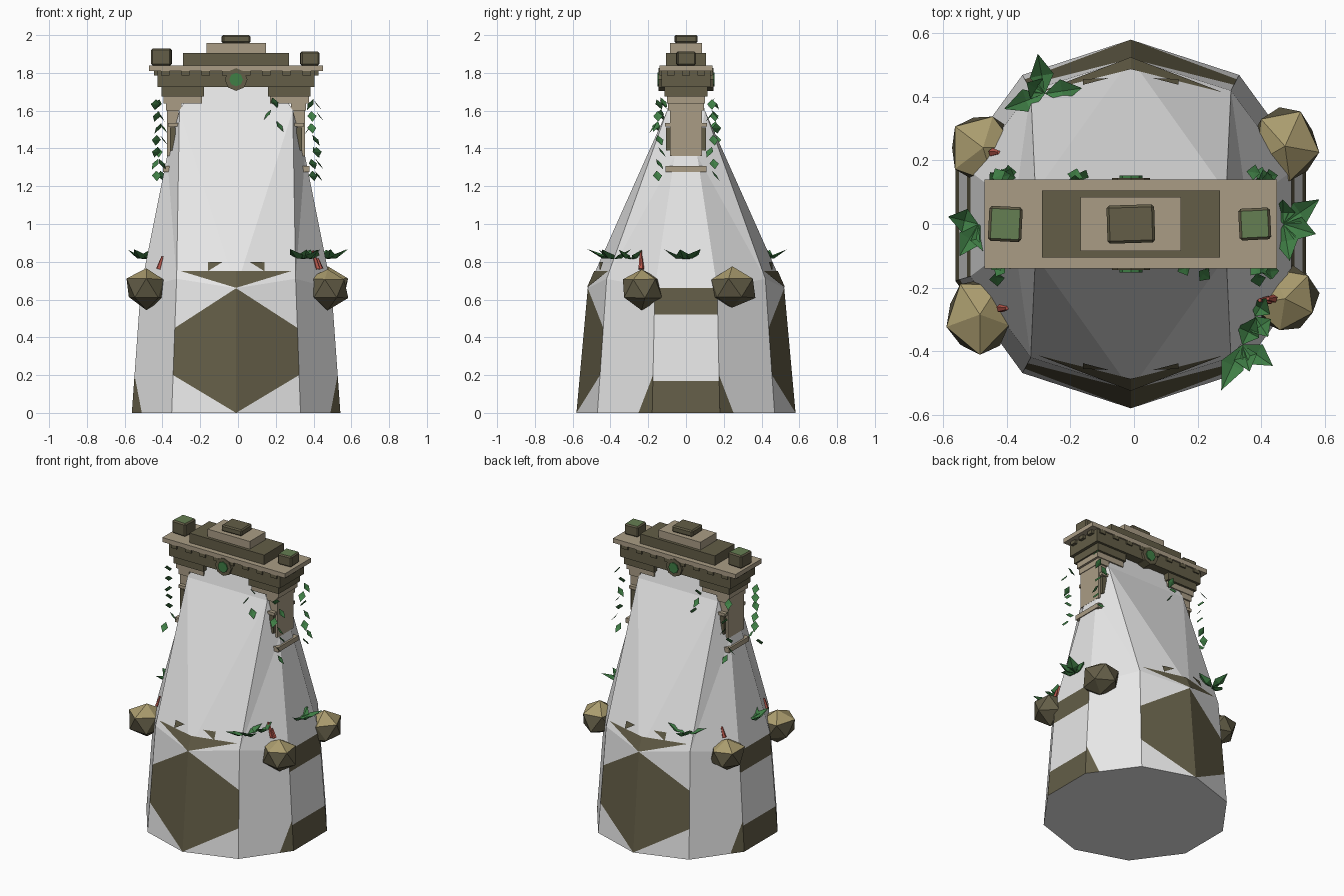
import bpy, bmesh, math, random
from mathutils import Vector, Matrix

random.seed(4)
if "Cube" in bpy.data.objects:
    bpy.data.objects.remove(bpy.data.objects["Cube"])

CX = -0.01  # centre line of the tower


def material(name, rgb):
    m = bpy.data.materials.new(name)
    m.use_nodes = True
    m.diffuse_color = (*rgb, 1)
    m.node_tree.nodes["Principled BSDF"].inputs["Base Color"].default_value = (*rgb, 1)
    return m


PLASTER = material("pale plaster", (0.8, 0.8, 0.8))
OLIVE = material("olive stone", (0.125, 0.11, 0.063))
TAN = material("tan stone", (0.40, 0.335, 0.235))
GOLD = material("ochre rock top", (0.40, 0.33, 0.155))
MOSS = material("moss", (0.13, 0.21, 0.085))
LEAF = material("leaf green", (0.05, 0.21, 0.06))
RED = material("coral red", (0.5, 0.1, 0.075))


def finish(name, bm, *mats):
    me = bpy.data.meshes.new(name)
    bm.to_mesh(me)
    bm.free()
    for m in mats:
        me.materials.append(m)
    ob = bpy.data.objects.new(name, me)
    bpy.context.collection.objects.link(ob)
    return ob


def add_box(bm, x, y, z, turn=0.0):
    """Box from (min, max) ranges, optionally turned about its own z axis."""
    mid = Vector([(r[0] + r[1]) / 2 for r in (x, y, z)])
    size = [r[1] - r[0] for r in (x, y, z)]
    mat = Matrix.Translation(mid) @ Matrix.Rotation(turn, 4, 'Z') @ Matrix.Diagonal((*size, 1))
    bmesh.ops.create_cube(bm, size=1, matrix=mat)


def box(name, x, y, z, mat):
    bm = bmesh.new()
    add_box(bm, x, y, z)
    return finish(name, bm, mat)


def both(v):
    return (-v, v)


# Tapered ten-sided body, built one quarter at a time
bm = bmesh.new()


def face(points, mat=0):
    vs = [bm.verts.new(p) for p in points]
    f = bm.faces.new(vs)
    f.normal_update()
    if f.normal.dot(f.calc_center_median() - Vector((CX, 0, 0.7))) < 0:
        f.normal_flip()
    f.material_index = mat


def at_height(a, b, z):
    return a.lerp(b, (z - a.z) / (b.z - a.z))


for sy in (-1, 1):
    def P(x, y, z):
        return Vector((CX + x, sy * y, z))
    F0, Fm = P(0, 0.58, 0), P(0, 0.52, 0.66)
    tops = []
    for sx in (-1, 1):
        S0, Sm, St = P(sx * .341, .469, 0), P(sx * .315, .42, .71), P(sx * .3, .1, 1.6)
        E0, Em, Et = P(sx * .552, .179, 0), P(sx * .505, .165, .66), P(sx * .365, .06, 1.36)
        U = P(sx * .2, .06, 1.78)
        Sa, Sb = at_height(S0, Sm, .2), at_height(S0, Sm, .45)
        Ea, B = at_height(E0, Em, .2), E0.lerp(S0, .25)
        tops.append((St, U))
        # stone panel wrapping the front corner
        face([F0, Sa, Sb, Fm], 1)
        face([F0, S0, Sa])
        face([Fm, Sb, Sm])
        # diagonal wall with a stone foot
        face([E0, Ea, B], 1)
        face([S0, B, Ea, Em, Sm])
        # sloping upper walls
        face([Fm, Sm, St])
        face([Sm, Em, Et])
        face([Sm, Et, St])
        if sy > 0:
            flip = Vector((1, -1, 1))
            levels = [at_height(E0, Em, z) for z in (0, .17, .52, .66)] + [Et]
            for i, (a, b) in enumerate(zip(levels, levels[1:])):
                face([a, b, b * flip, a * flip], 1 if i in (0, 2) else 0)
            face([Et, St, St * flip, Et * flip])
            face([St, U, U * flip, St * flip])
    (Sl, Ul), (Sr, Ur) = tops
    face([Fm, Sl, Sr])
    face([Sl, Ul, Ur, Sr])
face([Vector((CX + .58 * math.sin(i * math.pi / 5), .58 * math.cos(i * math.pi / 5), 0))
      for i in range(10)])
bmesh.ops.remove_doubles(bm, verts=bm.verts, dist=0.0005)
finish("tower_body", bm, PLASTER, OLIVE)

# Stone ledge and merlon tips showing on the front and back slopes
bm = bmesh.new()
for sy in (-1, 1):
    for sx in (-1, 1):
        for tri in ([(0, .525, .662), (.29, .414, .75), (0, .487, .75)],
                    [(.07, .459, .8), (.15, .438, .8), (.15, .456, .75)]):
            face([(CX + sx * x, sy * y, z) for x, y, z in tri])
finish("ledge_tips", bm, OLIVE)

# Stepped cap
box("cap_beam", (CX - .415, CX + .415), both(.13), (1.725, 1.81), OLIVE)
box("cap_cornice", (CX - .46, CX + .46), both(.14), (1.81, 1.84), TAN)
box("cap_step_lower", (CX - .28, CX + .28), both(.105), (1.84, 1.905), OLIVE)
box("cap_step_upper", (CX - .158, CX + .158), both(.085), (1.905, 1.957), TAN)

bm = bmesh.new()
for i in range(8):
    x = CX - .375 + i * .107
    for sy in (-1, 1):
        add_box(bm, (x - .022, x + .022), sorted((sy * .125, sy * .139)), (1.787, 1.812))
for sx in (-1, 1):
    for y in (-.08, 0, .08):
        x = CX + sx * .42
        add_box(bm, (x - .015, x + .015), (y - .02, y + .02), (1.787, 1.812))
finish("dentils", bm, OLIVE)

# Loose bevelled blocks on the cap, mossy on top at the ends
for name, x, w, d, z, top, turn in (("left_block", .38, .1, .1, 1.84, 1.912, .05),
                                    ("right_block", -.405, .105, .11, 1.84, 1.928, -.05),
                                    ("top_block", CX, .15, .12, 1.957, 2.0, .03)):
    bm = bmesh.new()
    add_box(bm, (x - w / 2, x + w / 2), (-d / 2, d / 2), (z, top), turn)
    bmesh.ops.bevel(bm, geom=bm.edges[:], offset=.008, segments=1, affect='EDGES')
    bm.normal_update()
    for f in bm.faces:
        f.material_index = int(f.normal.z > .9 and name != "top_block")
    finish(name, bm, OLIVE, MOSS)

# Round medallions on both sides of the beam
for name, mat, r, out in (("medallion_rim", OLIVE, .06, .145), ("medallion_gem", LEAF, .036, .152)):
    bm = bmesh.new()
    bmesh.ops.create_cone(bm, cap_ends=True, segments=8, radius1=r, radius2=r, depth=out * 2,
                          matrix=Matrix.Translation((CX, 0, 1.765)) @ Matrix.Rotation(math.pi / 2, 4, 'X'))
    finish(name, bm, mat)

# Pillars under each end of the cap
for side, sx in (("left", 1), ("right", -1)):
    def span(a, b):
        return sorted((CX + sx * a, CX + sx * b))
    box(side + "_beam_foot", span(.17, .395), both(.115), (1.675, 1.73), OLIVE)
    box(side + "_capital", span(.18, .385), both(.1), (1.638, 1.677), TAN)
    box(side + "_capital_neck", span(.29, .37), both(.095), (1.6, 1.64), TAN)
    box(side + "_shaft", span(.305, .366), both(.085), (1.36, 1.6), TAN)
    box(side + "_shaft_panel", span(.32, .35), both(.105), (1.39, 1.51), OLIVE)
    box(side + "_shaft_band", span(.3, .36), both(.11), (1.515, 1.535), TAN)
    box(side + "_pillar_base", span(.34, .388), both(.108), (1.275, 1.307), TAN)

# Faceted rocks around the waist
for i, (x, y, w, d) in enumerate(((-.475, .24, .115, .12), (.475, .245, .115, .13),
                                  (-.485, -.285, .115, .13), (.475, -.235, .115, .115))):
    bm = bmesh.new()
    bmesh.ops.create_icosphere(bm, subdivisions=1, radius=1)
    for v in bm.verts:
        v.co *= random.uniform(.92, 1.1)
    bmesh.ops.transform(bm, verts=bm.verts, matrix=Matrix.Translation((x, y, .66))
                        @ Matrix.Diagonal((w, d, .108, 1)) @ Matrix.Rotation(i * 1.1, 4, 'Z'))
    bm.normal_update()
    for f in bm.faces:
        f.material_index = int(f.normal.z > .4)
    finish("waist_rock", bm, OLIVE, GOLD)

# Coral sprigs beside the rocks
bm = bmesh.new()
for x, y, h in ((.41, -.24, .1), (.43, -.235, .06), (-.41, -.265, .07), (-.435, .225, .07)):
    tilt = Matrix.Rotation(-.3 if x > 0 else .3, 4, 'Y')
    bmesh.ops.create_cone(bm, cap_ends=True, segments=5, radius1=.014, radius2=.006, depth=h,
                          matrix=Matrix.Translation((x, y, .76 + h / 2)) @ tilt)
finish("coral_sprigs", bm, RED)


# Creased leaves
def leaf(bm, base, heading, pitch, length, width, droop):
    d = Vector((math.cos(heading) * math.cos(pitch), math.sin(heading) * math.cos(pitch), math.sin(pitch)))
    side = Vector((-math.sin(heading), math.cos(heading), 0))
    lift = side.cross(d) * -droop
    base = Vector(base)
    mid = base + d * length * .45
    pts = [base, mid + side * width + lift * .4, base + d * length + lift,
           mid - side * width + lift * .4, mid]
    a, l, t, r, m = [bm.verts.new(p) for p in pts]
    for tri in ((a, m, l), (l, m, t), (a, r, m), (m, r, t)):
        bm.faces.new(tri)


# Hanging vines at the pillars, plus a short strand on each long side
bm = bmesh.new()
strands = [(CX + sx * .41, sy * .145, 7, 1.66) for sx in (-1, 1) for sy in (-1, 1)]
strands += [(.19, -.145, 3, 1.67), (-.19, .145, 3, 1.67)]
for x, y, count, top in strands:
    for i in range(count):
        p = (x + random.uniform(-.015, .015), y + random.uniform(-.015, .015), top - i * .063)
        leaf(bm, p, random.uniform(0, math.tau), -1.05, .07, .025, .01)
finish("hanging_vines", bm, LEAF)

# Leafy clumps around the waist: origin, then heading and length of each leaf
bm = bmesh.new()
clumps = (((.47, .0), ((.6, .14), (-.3, .11), (-1.4, .12), (1.6, .08))),
          ((-.49, .0), ((2.9, .1), (-2.1, .12), (-1.3, .1))),
          ((.34, -.38), ((-2.0, .16), (-.6, .12), (1.1, .1), (-1.3, .09))),
          ((.38, -.29), ((1.0, .07), (-1.0, .08))),
          ((-.28, .41), ((1.75, .13), (3.5, .14), (.15, .12), (2.6, .07))))
for (x, y), leaves in clumps:
    for heading, length in leaves:
        leaf(bm, (x, y, .815), heading, .05, length, .038, .045)
finish("waist_leaves", bm, LEAF)
